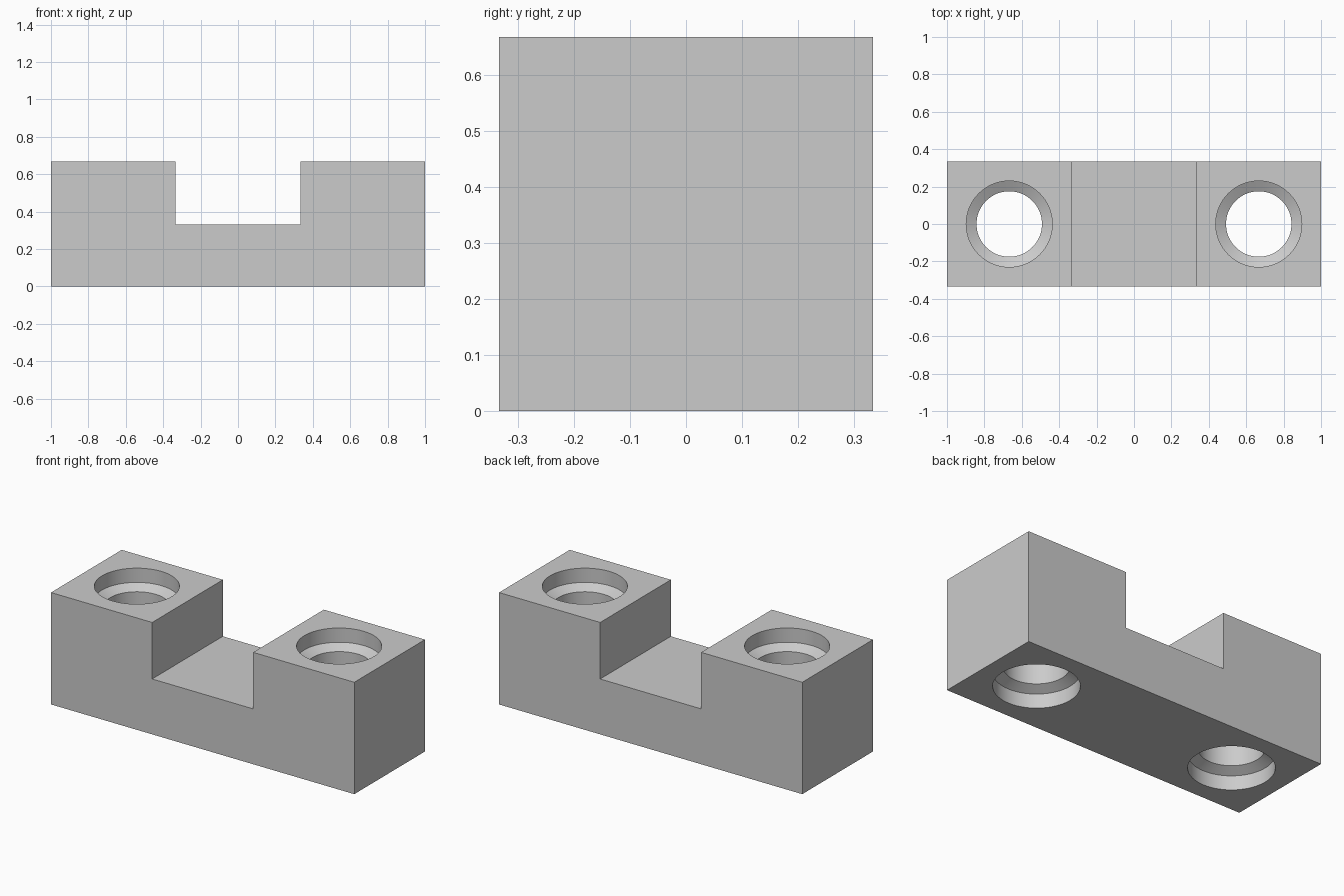
import bpy, bmesh, math

HEIGHT, HALF_DEPTH, HOLE_X = 0.667, 0.333, 0.667

cube = bpy.data.objects.get("Cube")
if cube:
    bpy.data.objects.remove(cube, do_unlink=True)

grey = bpy.data.materials.new("plain grey")
grey.use_nodes = True
colour = (0.6, 0.6, 0.6, 1)
grey.diffuse_color = colour
grey.node_tree.nodes["Principled BSDF"].inputs["Base Color"].default_value = colour


def make_object(name, bm):
    bmesh.ops.recalc_face_normals(bm, faces=bm.faces)
    mesh = bpy.data.meshes.new(name)
    bm.to_mesh(mesh)
    bm.free()
    mesh.materials.append(grey)
    obj = bpy.data.objects.new(name, mesh)
    bpy.context.collection.objects.link(obj)
    return obj


# Block with a square channel: front profile pushed to the back
half = [(0.333, 0.33), (0.333, HEIGHT), (1, HEIGHT), (1, 0)]
profile = half + [(-x, z) for x, z in reversed(half)]
bm = bmesh.new()
face = bm.faces.new([bm.verts.new((x, -HALF_DEPTH, z)) for x, z in profile])
push = bmesh.ops.extrude_face_region(bm, geom=[face], use_keep_orig=True)
moved = [v for v in push["geom"] if isinstance(v, bmesh.types.BMVert)]
bmesh.ops.translate(bm, verts=moved, vec=(0, 2 * HALF_DEPTH, 0))
block = make_object("channel_block", bm)


# Bolt hole with a conical-seated counterbore at each end, turned on a lathe
def hole_cutter(name, x):
    lower = [(0, -0.1), (0.23, -0.1), (0.23, 0.085), (0.175, 0.115)]
    turned = lower + [(r, HEIGHT - z) for r, z in reversed(lower)]
    bm = bmesh.new()
    verts = [bm.verts.new((r, 0, z)) for r, z in turned]
    edges = [bm.edges.new(pair) for pair in zip(verts, verts[1:])]
    bmesh.ops.spin(bm, geom=verts + edges, cent=(0, 0, 0), axis=(0, 0, 1),
                   angle=2 * math.pi, steps=64, use_merge=True)
    bmesh.ops.remove_doubles(bm, verts=bm.verts, dist=0.0001)
    bmesh.ops.translate(bm, verts=bm.verts, vec=(x, 0, 0))
    return make_object(name, bm)


bpy.ops.object.select_all(action="DESELECT")
bpy.context.view_layer.objects.active = block
block.select_set(True)
for name, x in (("left_hole_cutter", HOLE_X), ("right_hole_cutter", -HOLE_X)):
    cutter = hole_cutter(name, x)
    cutter.hide_render = True
    cut = block.modifiers.new(name, "BOOLEAN")
    cut.operation = "DIFFERENCE"
    cut.solver = "EXACT"
    cut.object = cutter
    bpy.ops.object.modifier_apply(modifier=cut.name)
    bpy.data.objects.remove(cutter, do_unlink=True)

bpy.ops.object.shade_smooth_by_angle(angle=math.radians(30))
